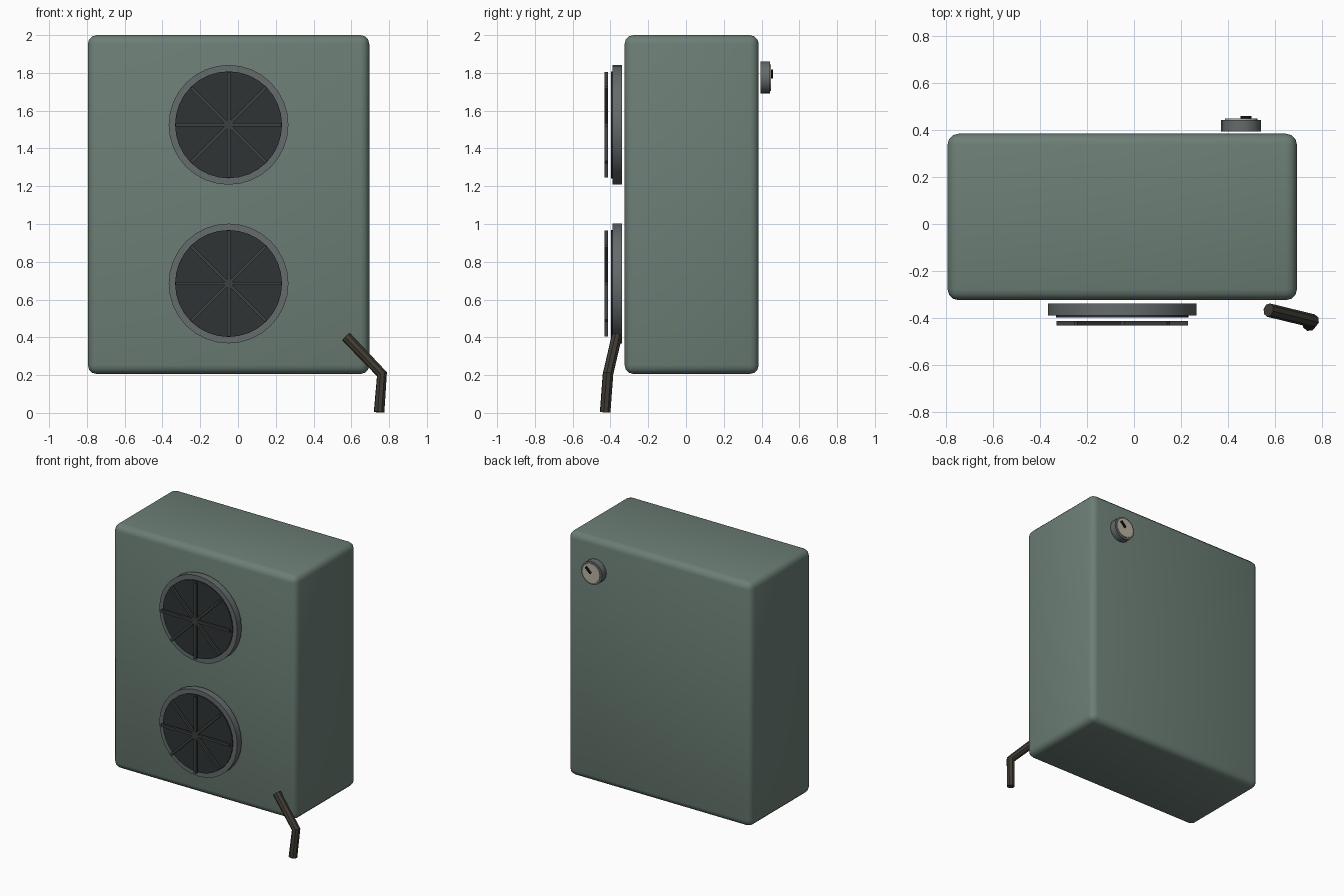
import bpy
from math import pi, radians
from mathutils import Vector

if "Cube" in bpy.data.objects:
    bpy.data.objects.remove(bpy.data.objects["Cube"])


def material(name, rgb):
    m = bpy.data.materials.new(name)
    m.diffuse_color = (*rgb, 1)
    m.use_nodes = True
    m.node_tree.nodes["Principled BSDF"].inputs["Base Color"].default_value = m.diffuse_color
    return m


GREEN = material("green_paint", (0.15, 0.21, 0.18))
STEEL = material("steel_grey", (0.13, 0.145, 0.145))
DARK = material("dark_grille", (0.028, 0.034, 0.035))
BAR = material("bar_grey", (0.045, 0.05, 0.05))
BROWN = material("brown_hose", (0.05, 0.045, 0.033))
CREAM = material("cream_dial", (0.5, 0.45, 0.36))
BLACK = material("black_needle", (0.01, 0.01, 0.01))


def finish(ob, name, mat):
    ob.name = name
    ob.data.materials.append(mat)
    return ob


def box(name, loc, size, mat, angle=0.0):
    bpy.ops.mesh.primitive_cube_add(size=1, location=loc)
    ob = bpy.context.object
    ob.scale = size
    bpy.ops.object.transform_apply(location=False, rotation=False, scale=True)
    ob.rotation_euler.y = angle
    return finish(ob, name, mat)


def disc(name, x, z, y0, y1, radius, sides, mat):
    """Cylinder whose axis runs along y from y0 to y1."""
    bpy.ops.mesh.primitive_cylinder_add(
        vertices=sides, radius=radius, depth=abs(y1 - y0),
        location=(x, (y0 + y1) / 2, z), rotation=(pi / 2, 0, 0))
    ob = finish(bpy.context.object, name, mat)
    bpy.ops.object.shade_smooth_by_angle(angle=radians(30))
    return ob


# Rounded cabinet
body = box("cabinet", (-0.05, 0.03, 1.103), (1.49, 0.71, 1.794), GREEN)
bevel = body.modifiers.new("rounded_edges", 'BEVEL')
bevel.width = 0.047
bevel.segments = 3
bpy.ops.object.modifier_apply(modifier=bevel.name)
bpy.ops.object.shade_smooth_by_angle(angle=radians(35))

# Two fans: rim, dark face and four crossing guard bars
for label, z in (("upper", 1.525), ("lower", 0.685)):
    disc(f"{label}_fan_rim", -0.05, z, -0.34, -0.39, 0.317, 32, STEEL)
    disc(f"{label}_fan_face", -0.05, z, -0.36, -0.398, 0.283, 32, DARK)
    for i in range(4):
        box(f"{label}_fan_bar_{i + 1}", (-0.05, -0.423, z),
            (0.56, 0.018, 0.018), BAR, i * pi / 4)

# Pressure gauge on the back: housing, dial and needle
disc("gauge_housing", 0.457, 1.775, 0.394, 0.444, 0.085, 20, STEEL)
disc("gauge_dial", 0.457, 1.775, 0.42, 0.449, 0.07, 20, CREAM)
box("gauge_needle", (0.477, 0.455, 1.795), (0.055, 0.013, 0.012), BLACK, -pi / 4)

# Bent hose at the lower front corner
curve = bpy.data.curves.new("hose", 'CURVE')
curve.dimensions = '3D'
curve.bevel_depth = 0.029
curve.bevel_resolution = 2
curve.use_fill_caps = True
path = [(0.573, -0.367, 0.403), (0.762, -0.413, 0.205), (0.747, -0.428, 0.004)]
spline = curve.splines.new('POLY')
spline.points.add(len(path) - 1)
for point, co in zip(spline.points, path):
    point.co = (*co, 1)
spline.use_smooth = False
hose = bpy.data.objects.new("hose", curve)
bpy.context.collection.objects.link(hose)
finish(hose, "hose", BROWN)
